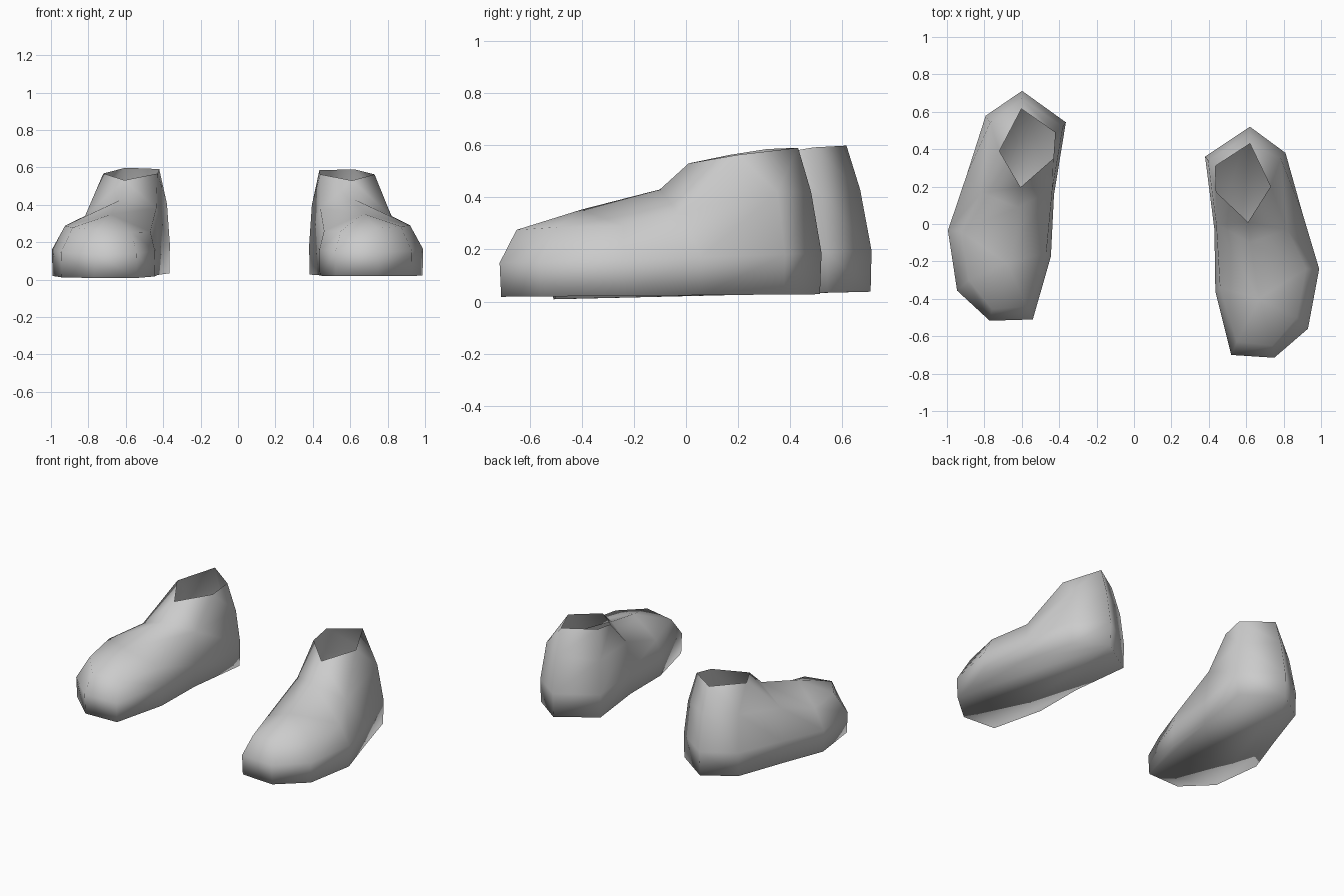
import bpy
import bmesh
from math import radians
from mathutils import Matrix, Vector

default_cube = bpy.data.objects.get("Cube")
if default_cube:
    bpy.data.objects.remove(default_cube, do_unlink=True)

grey = bpy.data.materials.new("plain_grey")
grey.use_nodes = True
colour = (0.6, 0.6, 0.6, 1)
grey.diffuse_color = colour
grey.node_tree.nodes["Principled BSDF"].inputs["Base Color"].default_value = colour

# Widest outline of the left shoe, from inner toe round the outer side and heel
OUTLINE = [(.52, -.7), (.75, -.715), (.93, -.56), (.99, -.24), (.9, .06),
           (.81, .38), (.62, .52), (.38, .36), (.43, -.03), (.435, -.36)]
# Shoulder of the upper, in the same order
SHOULDER = [(.55, -.63, .26), (.74, -.65, .275), (.87, -.5, .285),
            (.92, -.24, .29), (.82, -.03, .34), (.785, .35, .42),
            (.62, .48, .42), (.395, .34, .4), (.44, 0, .38), (.46, -.34, .26)]
# Instep ridge, then the ankle opening from its front round the outer side
INSTEP = [(.67, -.4, .353), (.62, -.1, .43)]
OPENING = [(.61, .01, .53), (.73, .2, .563), (.62, .43, .59),
           (.435, .31, .585), (.44, .17, .563)]
MIDDLE = Vector((.68, -.1))


def ring_faces(bm, lower, upper):
    """Join two rings of equal size with a band of quads."""
    for i in range(len(lower)):
        j = (i + 1) % len(lower)
        bm.faces.new((lower[i], lower[j], upper[j], upper[i]))


def build_shoe(name, transform):
    bm = bmesh.new()

    # Sole and side wall
    sole, wall = [], []
    for x, y in OUTLINE:
        inset = MIDDLE + (Vector((x, y)) - MIDDLE) * .99
        sole.append(bm.verts.new((inset.x, inset.y, .024 + .008 * y)))
        wall.append(bm.verts.new((x, y, .17 + .03 * y)))
    shoulder = [bm.verts.new(p) for p in SHOULDER]
    bm.faces.new(list(reversed(sole)))
    ring_faces(bm, sole, wall)
    ring_faces(bm, wall, shoulder)

    # Upper, closing over the toes and rising to the open ankle
    toe_in, toe_out, ball, side, waist, heel_out, heel, heel_in, arch, ball_in = shoulder
    ridge, crease = [bm.verts.new(p) for p in INSTEP]
    front, outer, back, inner_back, inner = [bm.verts.new(p) for p in OPENING]
    for face in ((toe_in, toe_out, ridge), (toe_out, ball, ridge),
                 (ball, side, ridge), (side, waist, crease, ridge),
                 (waist, outer, front, crease), (waist, heel_out, outer),
                 (heel_out, heel, back, outer), (heel, heel_in, inner_back, back),
                 (heel_in, arch, inner, inner_back), (arch, crease, front, inner),
                 (arch, ball_in, ridge, crease), (ball_in, toe_in, ridge)):
        bm.faces.new(face)

    bm.transform(transform)
    if transform.determinant() < 0:
        bmesh.ops.reverse_faces(bm, faces=bm.faces)
    for face in bm.faces:
        face.smooth = True
    mesh = bpy.data.meshes.new(name)
    bm.to_mesh(mesh)
    bm.free()
    mesh.materials.append(grey)
    shoe = bpy.data.objects.new(name, mesh)
    bpy.context.collection.objects.link(shoe)


# The right shoe mirrors the left, set further back and turned slightly
pivot = Matrix.Translation((.68, -.1, .02))
turn = Matrix.Rotation(radians(2), 4, "Z") @ Matrix.Rotation(radians(.9), 4, "X")
step_back = Matrix.Translation((0, .197, 0))
mirror = Matrix.Scale(-1, 4, (1, 0, 0))
build_shoe("left_shoe", Matrix.Identity(4))
build_shoe("right_shoe", mirror @ step_back @ pivot @ turn @ pivot.inverted())
